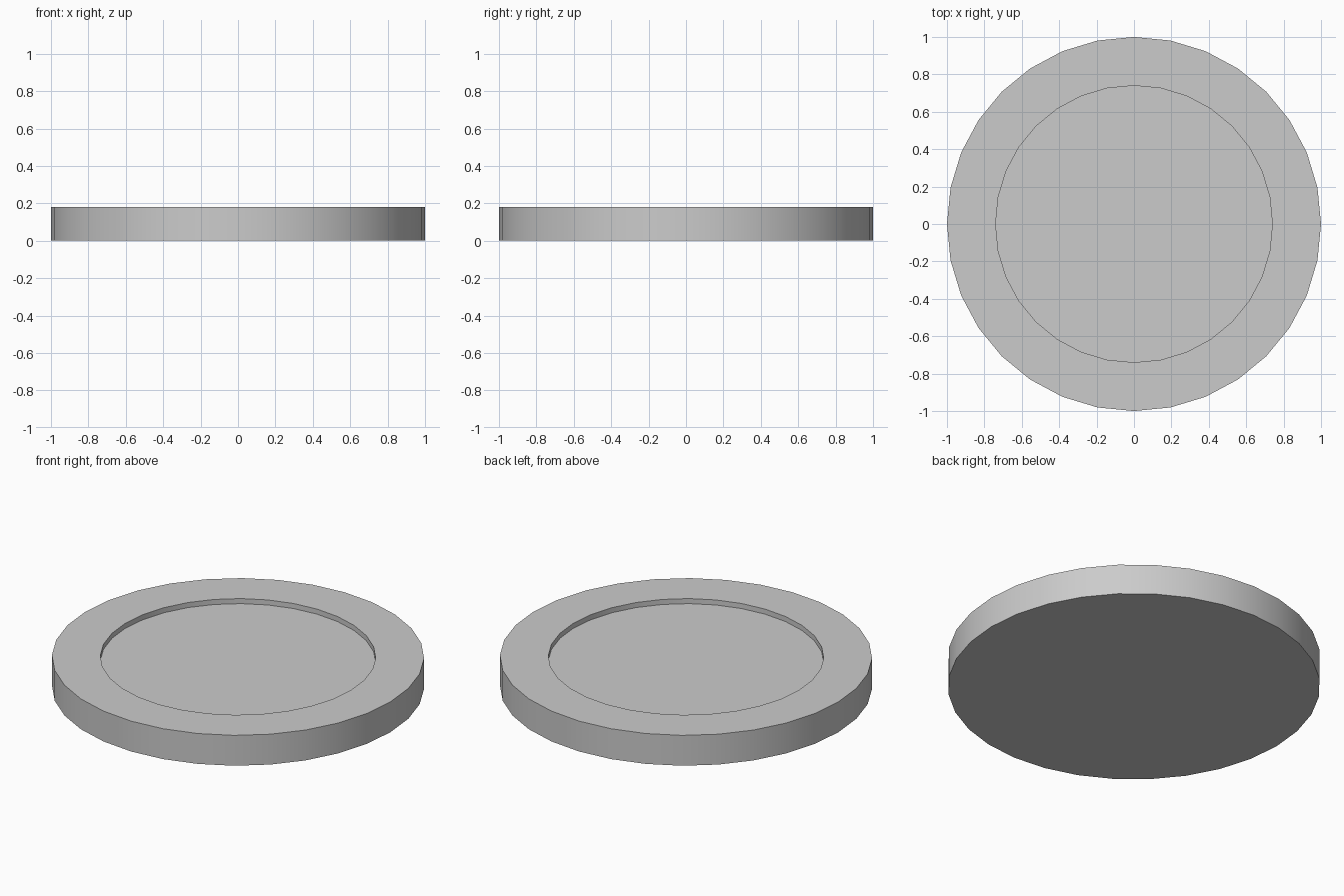
import bpy
import bmesh
from math import cos, sin, tau

if "Cube" in bpy.data.objects:
    bpy.data.objects.remove(bpy.data.objects["Cube"])

SIDES = 32
# Half profile of the disc (radius, height), from underside to recessed floor
PROFILE = [(1.0, 0.0), (1.0, 0.18), (0.74, 0.18), (0.74, 0.15)]

bm = bmesh.new()
rings = [[bm.verts.new((r * cos(tau * i / SIDES), r * sin(tau * i / SIDES), z))
          for i in range(SIDES)] for r, z in PROFILE]

# Outer wall, flat rim and recess wall
for a, b in zip(rings, rings[1:]):
    for i in range(SIDES):
        j = (i + 1) % SIDES
        bm.faces.new((a[i], a[j], b[j], b[i]))

# Underside and recess floor
bm.faces.new(rings[0][::-1])
bm.faces.new(rings[-1])

mesh = bpy.data.meshes.new("recessed_disc")
bm.to_mesh(mesh)
bm.free()
disc = bpy.data.objects.new("recessed_disc", mesh)
bpy.context.collection.objects.link(disc)

# Smooth round walls with crisp rims
bpy.context.view_layer.objects.active = disc
disc.select_set(True)
bpy.ops.object.shade_smooth_by_angle()
